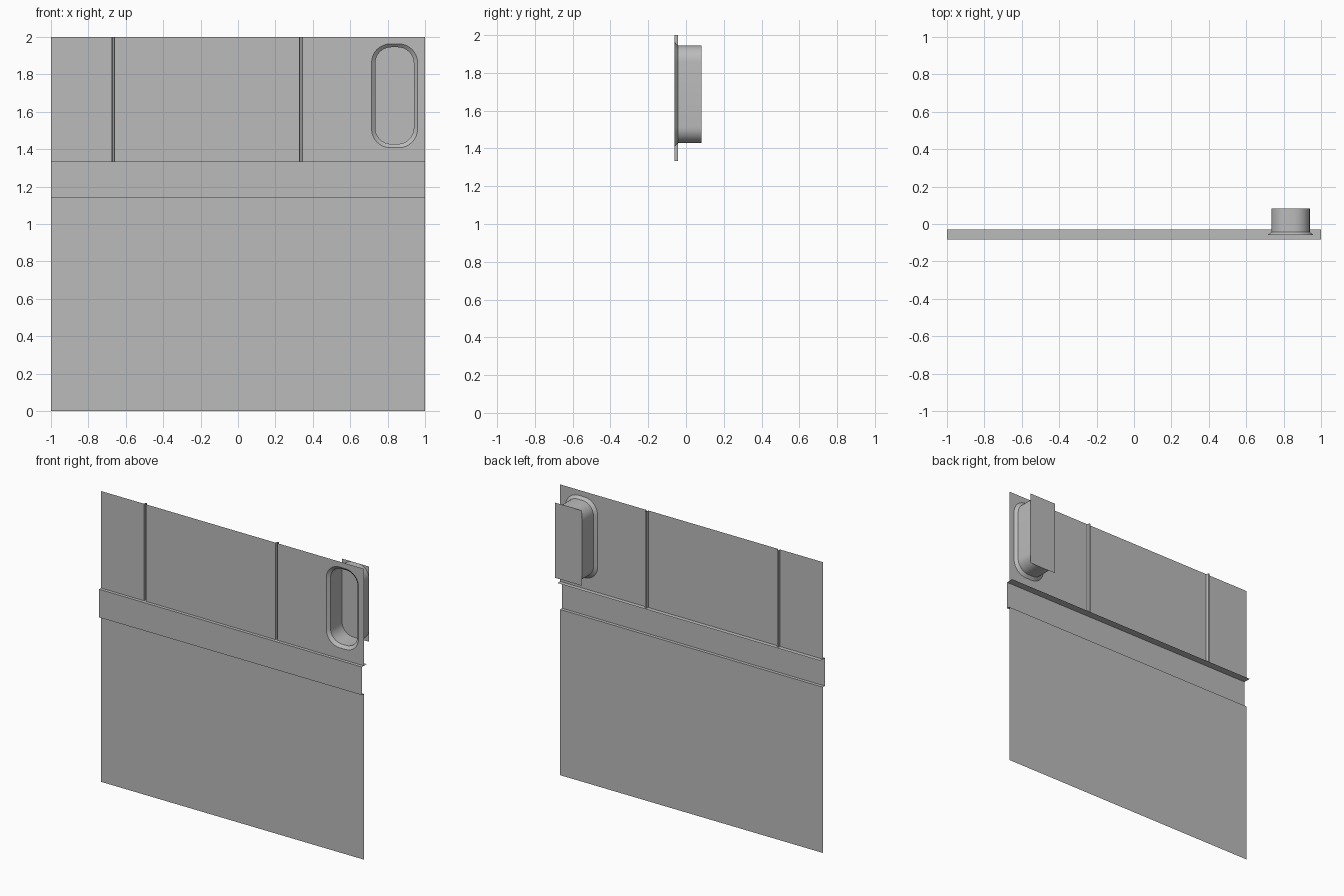
import bpy, bmesh, math

if "Cube" in bpy.data.objects:
    bpy.data.objects.remove(bpy.data.objects["Cube"])

grey = bpy.data.materials.new("plain_grey")
grey.diffuse_color = (0.5, 0.5, 0.5, 1)
grey.use_nodes = True
grey.node_tree.nodes["Principled BSDF"].inputs["Base Color"].default_value = grey.diffuse_color

Y = -0.06            # plane of the main wall
BACK = 0.082         # rear of the pocket
LEDGE_Z, BAND_Z = 1.333, 1.14


def finish(name, bm, smooth=False):
    me = bpy.data.meshes.new(name)
    bm.to_mesh(me)
    bm.free()
    me.materials.append(grey)
    ob = bpy.data.objects.new(name, me)
    bpy.context.collection.objects.link(ob)
    if smooth:
        bpy.ops.object.select_all(action='DESELECT')
        ob.select_set(True)
        bpy.context.view_layer.objects.active = ob
        bpy.ops.object.shade_smooth_by_angle(angle=math.radians(35))
    return ob


def loft(name, rows, closed=False, smooth=False):
    """Skin a sheet through rows of points."""
    bm = bmesh.new()
    vs = [[bm.verts.new(p) for p in r] for r in rows]
    n = len(rows[0])
    for a, b in zip(vs, vs[1:]):
        for i in range(n if closed else n - 1):
            j = (i + 1) % n
            bm.faces.new((a[i], a[j], b[j], b[i]))
    return finish(name, bm, smooth)


def rounded_ring(x0, x1, z0, z1, r, y, seg=8):
    pts = []
    corners = [(x1 - r, z1 - r), (x0 + r, z1 - r), (x0 + r, z0 + r), (x1 - r, z0 + r)]
    for k, (cx, cz) in enumerate(corners):
        for i in range(seg + 1):
            a = math.pi / 2 * (k + i / seg)
            pts.append((cx + r * math.cos(a), y, cz + r * math.sin(a)))
    return pts


# Lower wall, projecting band and the ledge at its top, as one profile along x
profile = [(Y, 0), (Y, BAND_Z), (-BACK, BAND_Z), (-BACK, LEDGE_Z), (-0.03, LEDGE_Z)]
loft("lower_wall_and_band", [[(x, y, z) for x in (-1, 1)] for y, z in profile])

# Upper wall with two narrow vertical grooves
path = [(-1, Y)]
for gx in (-0.667, 0.336):
    path += [(gx - 0.008, Y), (gx - 0.005, Y + 0.017), (gx + 0.005, Y + 0.017), (gx + 0.008, Y)]
path.append((0.6, Y))
loft("upper_wall", [[(x, y, z) for x, y in path] for z in (LEDGE_Z, 2)])

# Upper wall end with the rounded opening
outer = rounded_ring(0.714, 0.960, 1.408, 1.963, 0.100, Y)
bm = bmesh.new()
edges = []
for loop in ([(0.6, Y, LEDGE_Z), (1, Y, LEDGE_Z), (1, Y, 2), (0.6, Y, 2)], outer):
    vs = [bm.verts.new(p) for p in loop]
    edges += [bm.edges.new((vs[i - 1], vs[i])) for i in range(len(vs))]
bmesh.ops.triangle_fill(bm, edges=edges, use_beauty=True, normal=(0, -1, 0))
finish("opening_wall", bm)

# Flared rim and pocket walls
inner = (0.734, 0.940, 1.428, 1.945, 0.085)
loft("pocket_walls", [outer, rounded_ring(*inner, -0.043), rounded_ring(*inner, BACK)],
     closed=True, smooth=True)

# Square cornered plate closing the pocket
x0, x1, z0, z1, _ = inner
loft("pocket_back_plate", [[(x, BACK, z) for x in (x0, x1)] for z in (z0, z1)])
